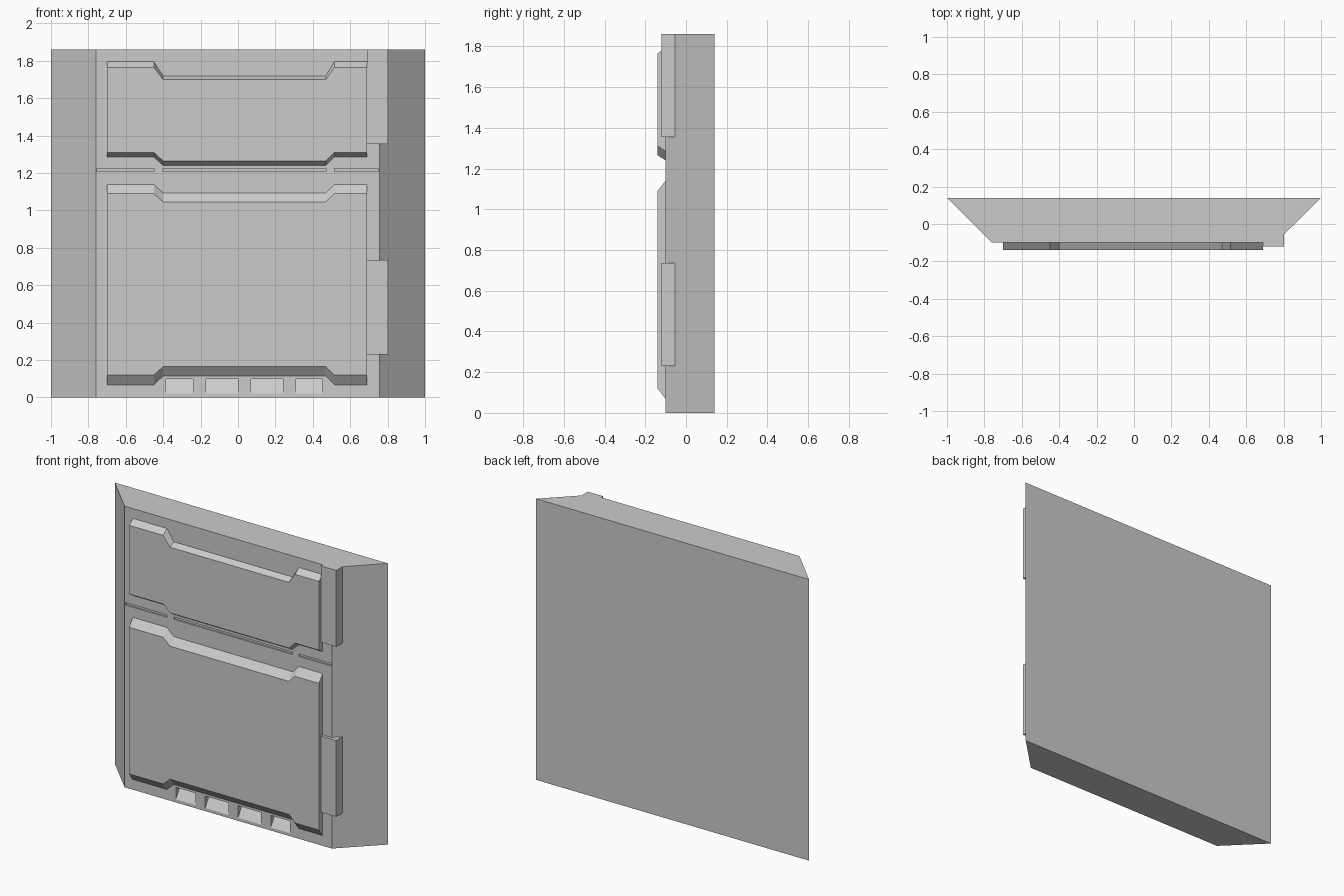
import bpy, bmesh

if "Cube" in bpy.data.objects:
    bpy.data.objects.remove(bpy.data.objects["Cube"])


def make_object(name, bm):
    bmesh.ops.recalc_face_normals(bm, faces=bm.faces[:])
    mesh = bpy.data.meshes.new(name)
    bm.to_mesh(mesh)
    bm.free()
    obj = bpy.data.objects.new(name, mesh)
    bpy.context.collection.objects.link(obj)
    return obj


def loft(bm, ring_a, ring_b):
    """Closed solid between two rings with the same number of points."""
    a = [bm.verts.new(p) for p in ring_a]
    b = [bm.verts.new(p) for p in ring_b]
    n = len(a)
    bm.faces.new(a)
    bm.faces.new(b[::-1])
    for i in range(n):
        j = (i + 1) % n
        bm.faces.new((a[i], b[i], b[j], a[j]))


def box(bm, x0, x1, y0, y1, z0, z1):
    ring = [(x0, y0), (x1, y0), (x1, y1), (x0, y1)]
    loft(bm, [(x, y, z0) for x, y in ring], [(x, y, z1) for x, y in ring])


HEIGHT, FRONT, BACK = 1.86, -0.10, 0.14

# Wall slab with sides angled at 45 degrees
bm = bmesh.new()
plan = [(-1, BACK), (-0.76, FRONT), (0.757, FRONT), (1, BACK)]
loft(bm, [(x, y, 0) for x, y in plan], [(x, y, HEIGHT) for x, y in plan])
body = make_object("wall_slab", bm)

# Cutter: thin seam grooves and sloped vent slots
bm = bmesh.new()
for x0, x1 in [(-0.755, -0.45), (-0.40, 0.47), (0.515, 0.752)]:
    box(bm, x0, x1, -0.2, FRONT + 0.01, 1.207, 1.223)
slope = [(-0.15, 0.02), (FRONT, 0.02), (-0.05, 0.10), (-0.15, 0.10)]
for x0, x1 in [(-0.385, -0.24), (-0.17, 0.0), (0.07, 0.24), (0.31, 0.45)]:
    loft(bm, [(x0, y, z) for y, z in slope], [(x1, y, z) for y, z in slope])
cutter = make_object("groove_cutter", bm)
cutter.hide_render = True

cut = body.modifiers.new("grooves", "BOOLEAN")
cut.operation = "DIFFERENCE"
cut.solver = "EXACT"
cut.object = cutter
bpy.context.view_layer.objects.active = body
bpy.ops.object.modifier_apply(modifier=cut.name)
bpy.data.objects.remove(cutter)


# Raised panels with stepped top and bottom edges
def outline(y, top_side, top_mid, low_side, low_mid):
    xs = [-0.70, -0.45, -0.40, 0.47, 0.515, 0.69]
    step = [0, 0, 1, 1, 0, 0]
    top = [(x, y, (top_side, top_mid)[s]) for x, s in zip(xs, step)]
    low = [(x, y, (low_side, low_mid)[s]) for x, s in zip(xs, step)]
    return top + low[::-1]


panels = {
    "upper_panel": [(1.795, 1.72, 1.285, 1.24), (1.765, 1.70, 1.31, 1.265)],
    "lower_panel": [(1.14, 1.093, 0.068, 0.115), (1.09, 1.045, 0.12, 0.165)],
}
for name, (base, face) in panels.items():
    bm = bmesh.new()
    loft(bm, outline(FRONT, *base), outline(-0.14, *face))
    make_object(name, bm)

# Hinge blocks on the right edge
for name, z0, z1 in [("upper_hinge", 1.355, HEIGHT), ("lower_hinge", 0.23, 0.735)]:
    bm = bmesh.new()
    box(bm, 0.69, 0.803, -0.12, -0.05, z0, z1)
    make_object(name, bm)
